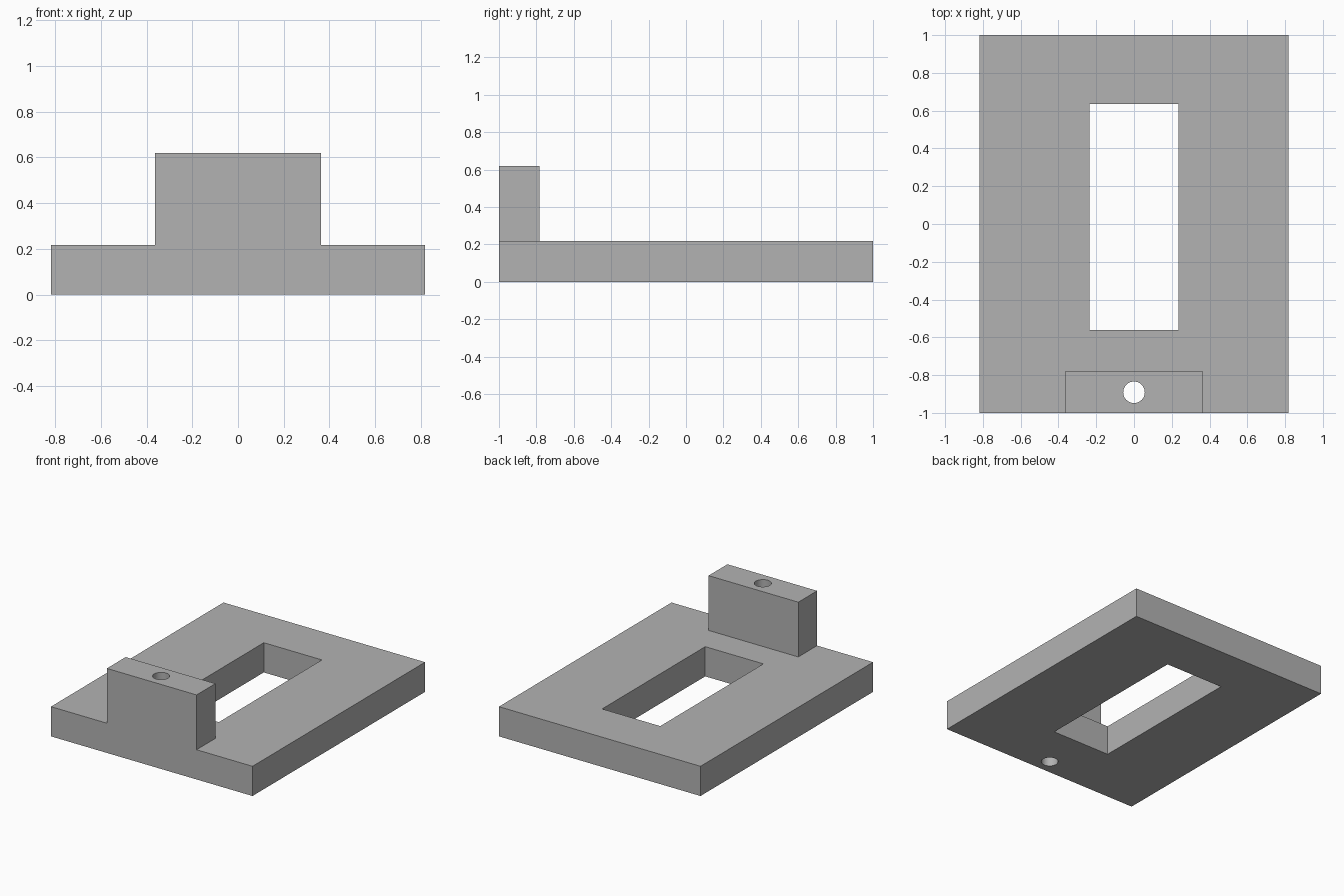
import bpy

cube = bpy.data.objects.get("Cube")
if cube:
    bpy.data.objects.remove(cube, do_unlink=True)

# Single flat grey
grey = bpy.data.materials.new("plain_grey")
grey.use_nodes = True
colour = (0.45, 0.45, 0.45, 1)
grey.diffuse_color = colour
grey.node_tree.nodes["Principled BSDF"].inputs["Base Color"].default_value = colour


def box(name, low, high):
    """Axis-aligned box between two corners."""
    centre = [(a + b) / 2 for a, b in zip(low, high)]
    bpy.ops.mesh.primitive_cube_add(size=1, location=centre)
    ob = bpy.context.object
    ob.name = name
    ob.scale = [b - a for a, b in zip(low, high)]
    bpy.ops.object.transform_apply(location=True, rotation=False, scale=True)
    ob.data.materials.append(grey)
    return ob


def combine(target, tool, operation):
    """Apply a boolean and remove the tool object."""
    tool.hide_render = True
    mod = target.modifiers.new(operation.lower(), "BOOLEAN")
    mod.operation = operation
    mod.solver = "EXACT"
    mod.object = tool
    bpy.context.view_layer.objects.active = target
    bpy.ops.object.modifier_apply(modifier=mod.name)
    bpy.data.objects.remove(tool, do_unlink=True)


W, T = 0.818, 0.218   # plate half width and thickness
TAB, DEPTH, TOP = 0.364, 0.218, 0.62

# Base plate with an upright block flush with its front edge
plate = box("base_plate", (-W, -1, 0), (W, 1, T))
combine(plate, box("upright_block", (-TAB, -1, 0), (TAB, DEPTH - 1, TOP)), "UNION")

# Rectangular window through the plate
combine(plate, box("window_cutter", (-0.236, -0.56, -1), (0.236, 0.636, 1)), "DIFFERENCE")

# Round vertical hole through block and plate
bpy.ops.mesh.primitive_cylinder_add(vertices=48, radius=0.057, depth=2,
                                    location=(0, DEPTH / 2 - 1, TOP / 2))
drill = bpy.context.object
drill.name = "hole_cutter"
drill.data.materials.append(grey)
combine(plate, drill, "DIFFERENCE")

# Smooth the bore, keep the edges sharp
bpy.ops.object.select_all(action="DESELECT")
plate.select_set(True)
bpy.context.view_layer.objects.active = plate
bpy.ops.object.shade_smooth_by_angle()
